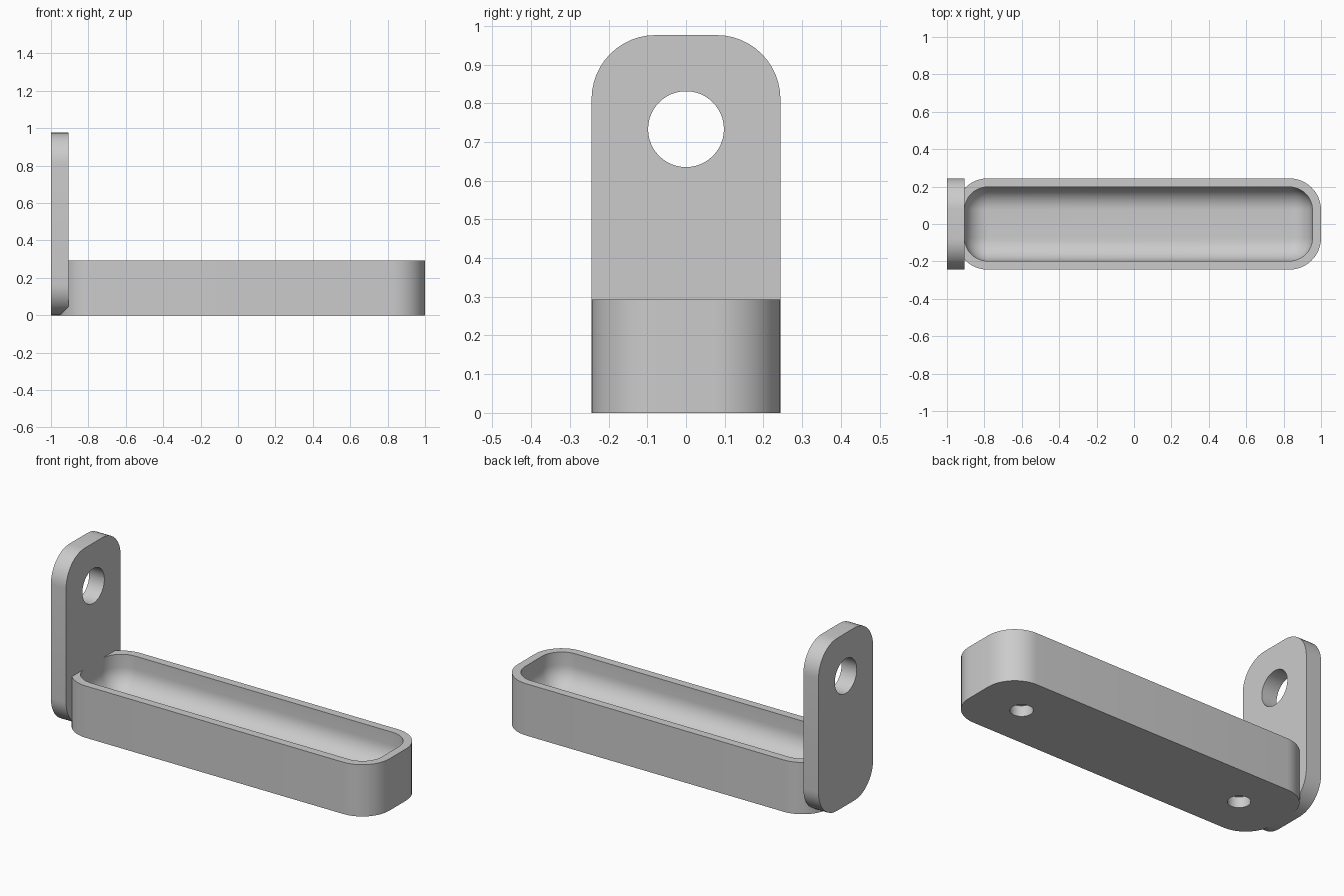
import bpy, bmesh
from math import pi, sin, cos, radians
from mathutils import Matrix, Vector

cube = bpy.data.objects.get("Cube")
if cube:
    bpy.data.objects.remove(cube, do_unlink=True)

grey = bpy.data.materials.new("plain grey")
grey.use_nodes = True
colour = (0.6, 0.6, 0.6, 1)
grey.diffuse_color = colour
grey.node_tree.nodes["Principled BSDF"].inputs["Base Color"].default_value = colour


def rounded_rect(hx, hy, r, steps=12):
    """Outline points of a rounded rectangle, counter-clockwise."""
    pts = []
    for k, (sx, sy) in enumerate([(1, 1), (-1, 1), (-1, -1), (1, -1)]):
        for i in range(steps + 1):
            a = (k + i / steps) * pi / 2
            pts.append((sx * (hx - r) + r * cos(a), sy * (hy - r) + r * sin(a)))
    return pts


def loft(bm, rings):
    """Bridge (outline, height) rings and cap both ends."""
    loops = [[bm.verts.new((x, y, z)) for x, y in pts] for pts, z in rings]
    n = len(loops[0])
    for a, b in zip(loops, loops[1:]):
        for i in range(n):
            j = (i + 1) % n
            bm.faces.new((a[i], a[j], b[j], b[i]))
    bm.faces.new(loops[0][::-1])
    bm.faces.new(loops[-1])


def make_object(name, bm):
    bmesh.ops.recalc_face_normals(bm, faces=bm.faces)
    mesh = bpy.data.meshes.new(name)
    bm.to_mesh(mesh)
    bm.free()
    mesh.materials.append(grey)
    obj = bpy.data.objects.new(name, mesh)
    bpy.context.collection.objects.link(obj)
    return obj


def drill(obj, radius, depth, matrix):
    """Cut a round hole centred on the matrix, along its z axis."""
    bm = bmesh.new()
    bmesh.ops.create_cone(bm, cap_ends=True, segments=48, radius1=radius,
                          radius2=radius, depth=depth, matrix=matrix)
    cutter = make_object("hole_cutter", bm)
    cutter.hide_render = True
    mod = obj.modifiers.new("hole", "BOOLEAN")
    mod.operation, mod.solver, mod.object = "DIFFERENCE", "EXACT", cutter
    bpy.context.view_layer.objects.active = obj
    bpy.ops.object.modifier_apply(modifier=mod.name)
    bpy.data.objects.remove(cutter, do_unlink=True)


def smooth(obj):
    bpy.ops.object.select_all(action="DESELECT")
    obj.select_set(True)
    bpy.context.view_layer.objects.active = obj
    bpy.ops.object.shade_smooth_by_angle(angle=radians(30))


# Tray: straight outer wall, rim, pocket with a filleted floor
HX, HY, R, TOP, WALL = 0.976, 0.244, 0.17, 0.293, 0.046
FLOOR, FILLET, CENTRE = 0.1, 0.12, 0.024
outer = rounded_rect(HX, HY, R)
rings = [(outer, 0), (outer, TOP), (rounded_rect(HX - WALL, HY - WALL, R - WALL), TOP)]
for i in range(11):
    a = i / 10 * pi / 2
    s = WALL + FILLET * (1 - cos(a))
    rings.append((rounded_rect(HX - s, HY - s, R - s), FLOOR + FILLET * (1 - sin(a))))
bm = bmesh.new()
loft(bm, rings)
bmesh.ops.translate(bm, verts=bm.verts, vec=(CENTRE, 0, 0))
tray = make_object("tray", bm)

# Blind round sockets in the underside
for side in (-1, 1):
    drill(tray, 0.058, 0.12, Matrix.Translation((CENTRE + side * 0.7, 0, 0)))
smooth(tray)

# Upright end plate with rounded corners
HEIGHT, THICK = 0.976, 0.095
outline = rounded_rect(HEIGHT / 2, HY, 0.165)
bm = bmesh.new()
loft(bm, [(outline, 0), (outline, THICK)])
bmesh.ops.transform(bm, verts=bm.verts, matrix=Matrix.Translation((-1 + THICK, 0, HEIGHT / 2))
                    @ Matrix.Rotation(-pi / 2, 4, "Y"))

# Chamfer along the lower inner edge
cut = bmesh.ops.bisect_plane(bm, geom=bm.verts[:] + bm.edges[:] + bm.faces[:],
                             plane_co=(-1 + THICK, 0, 0.047),
                             plane_no=Vector((1, 0, -1)), clear_outer=True)
bmesh.ops.holes_fill(bm, edges=[e for e in bm.edges if e.is_boundary])
plate = make_object("end_plate", bm)

# Through hole in the plate
drill(plate, 0.098, 0.5, Matrix.Translation((-0.95, 0, 0.733)) @ Matrix.Rotation(pi / 2, 4, "Y"))
smooth(plate)
